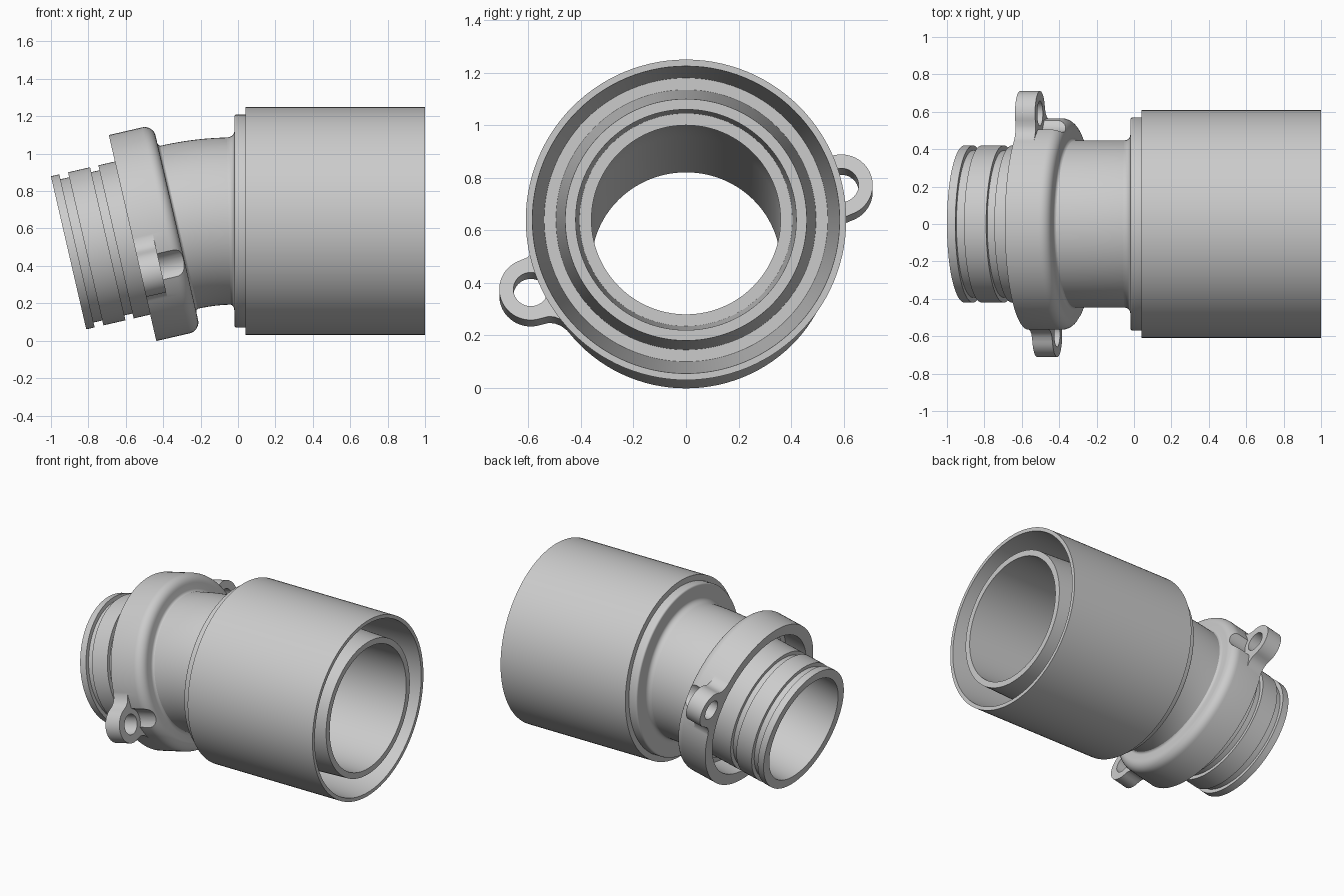
import bpy, bmesh, math
from mathutils import Vector, Matrix

cube = bpy.data.objects.get("Cube")
if cube:
    bpy.data.objects.remove(cube, do_unlink=True)

SEG = 112
TILT = math.radians(13)      # angle of the bent end
BEND_R = 1.308               # centreline radius of the bend
BEND_X, AXIS_Z = -0.02, 0.64 # where the bend meets the straight sleeve
INLET = 0.607                # length of the straight bent end
ARC = BEND_R * TILT
STRAIGHT = INLET + ARC       # path length at which the sleeve begins

grey = bpy.data.materials.new("light_grey")
grey.use_nodes = True
grey.diffuse_color = (0.6, 0.6, 0.6, 1)
grey.node_tree.nodes["Principled BSDF"].inputs["Base Color"].default_value = (0.6, 0.6, 0.6, 1)


def frame(s):
    """Matrix of the pipe centreline at path length s, local x along the pipe."""
    a = min(max((STRAIGHT - s) / BEND_R, 0), TILT)
    d = Vector((math.cos(a), 0, math.sin(a)))
    c = Vector((BEND_X - BEND_R * math.sin(a), 0, AXIS_Z - BEND_R * (1 - math.cos(a))))
    c += d * (max(s - STRAIGHT, 0) + min(s - INLET, 0))
    return Matrix.Translation(c) @ Matrix.Rotation(-a, 4, 'Y')


def finish(name, bm):
    bmesh.ops.recalc_face_normals(bm, faces=bm.faces)
    mesh = bpy.data.meshes.new(name)
    bm.to_mesh(mesh)
    bm.free()
    mesh.materials.append(grey)
    obj = bpy.data.objects.new(name, mesh)
    bpy.context.collection.objects.link(obj)
    return obj


def lathe(name, profile, place=lambda s: Matrix.Translation((s, 0, 0))):
    """Spin a closed (distance, radius) profile around the pipe axis."""
    bm = bmesh.new()
    rings = []
    for s, r in profile:
        m = place(s)
        rings.append([bm.verts.new(m @ Vector((0, r * math.cos(t), r * math.sin(t))))
                      for t in (2 * math.pi * i / SEG for i in range(SEG))])
    for a, b in zip(rings, rings[1:] + rings[:1]):
        for i in range(SEG):
            j = (i + 1) % SEG
            bm.faces.new((a[i], a[j], b[j], b[i]))
    return finish(name, bm)


def fillet(cx, cr, rad, start, end, n=8):
    """Rounded corner points of a profile, angles in degrees."""
    angles = [math.radians(start + (end - start) * i / n) for i in range(n + 1)]
    return [(cx + rad * math.cos(t), cr + rad * math.sin(t)) for t in angles]


def prism(name, outline, x0, x1):
    """Extrude a (y, z) outline along x."""
    bm = bmesh.new()
    face = bm.faces.new([bm.verts.new((x0, y, z)) for y, z in outline])
    ext = bmesh.ops.extrude_face_region(bm, geom=[face])
    bmesh.ops.translate(bm, vec=(x1 - x0, 0, 0),
                        verts=[v for v in ext["geom"] if isinstance(v, bmesh.types.BMVert)])
    return finish(name, bm)


def combine(target, tool, operation):
    mod = target.modifiers.new("join", 'BOOLEAN')
    mod.operation, mod.object, mod.solver = operation, tool, 'EXACT'
    bpy.context.view_layer.objects.active = target
    bpy.ops.object.modifier_apply(modifier=mod.name)
    bpy.data.objects.remove(tool, do_unlink=True)


def smooth(obj):
    bpy.ops.object.select_all(action='DESELECT')
    obj.select_set(True)
    bpy.context.view_layer.objects.active = obj
    bpy.ops.object.shade_smooth_by_angle(angle=math.radians(25))


# Pipe: grooved inlet, bend, flange, sleeve and inner socket in one profile
PIPE, BORE, SPIGOT, GROOVE = 0.447, 0.36, 0.42, 0.393
X = STRAIGHT - BEND_X        # turns world x into path length
profile = [(0, SPIGOT)]
for g0, g1 in ((0.046, 0.094), (0.215, 0.26)):
    profile += [(g0, SPIGOT), (g0, GROOVE), (g1, GROOVE), (g1, SPIGOT)]
profile += [(0.5, SPIGOT), (0.5, PIPE)]
bend = [INLET + ARC * i / 14 for i in range(14)]
profile += [(s, PIPE) for s in bend]
profile += fillet(X - 0.05, PIPE + 0.03, 0.03, -90, 0, 6)
profile += fillet(X - 0.008, 0.558, 0.012, 180, 90, 4)
profile += [(X + x, r) for x, r in (
    (0.04, 0.57), (0.04, 0.61), (1, 0.61), (1, 0.585),        # sleeve
    (0.1, 0.54), (0.1, 0.495), (1, 0.46), (1, 0.42),          # annular gap
    (0.2, 0.405), (0.2, BORE))]                               # socket step
profile += [(STRAIGHT, BORE)] + [(s, BORE) for s in reversed(bend)] + [(0, BORE)]
smooth(lathe("pipe_and_sleeve", profile, frame))

# Clamp ring, hollow on the inlet side
ring = lathe("clamp_ring", [(0, 0.49), (0, 0.565)]
             + fillet(0.183, 0.505, 0.06, 90, 0)
             + fillet(0.263, 0.465, 0.02, 180, 270, 4)
             + [(0.263, 0.41), (0.16, 0.41), (0.16, 0.49)])

# Two bolt lugs with flared roots, holes and bolt-head pockets
LUG_R, EYE = 0.625, 0.12
half = [(0.5, 0.21), (0.522, 0.21), (0.54, 0.17), (0.555, 0.148), (0.575, 0.131), (0.598, 0.122)]
eye = [(LUG_R + EYE * math.cos(t), EYE * math.sin(t))
       for t in (math.pi * (0.5 - i / 24) for i in range(25))]
lug = half + eye + [(p, -q) for p, q in reversed(half)]


def circle(radius, n=40):
    return [(LUG_R + radius * math.cos(2 * math.pi * i / n),
             radius * math.sin(2 * math.pi * i / n)) for i in range(n)]


for angle in (math.radians(19), math.radians(199)):
    def turned(points):
        c, s = math.cos(angle), math.sin(angle)
        return [(p * c - q * s, p * s + q * c) for p, q in points]
    combine(ring, prism("pocket", turned(circle(0.1)), 0.11, 0.3), 'DIFFERENCE')
    combine(ring, prism("lug", turned(lug), 0, 0.11), 'UNION')
    combine(ring, prism("hole", turned(circle(0.066)), -0.1, 0.3), 'DIFFERENCE')

ring.data.transform(frame(0.351))
smooth(ring)
